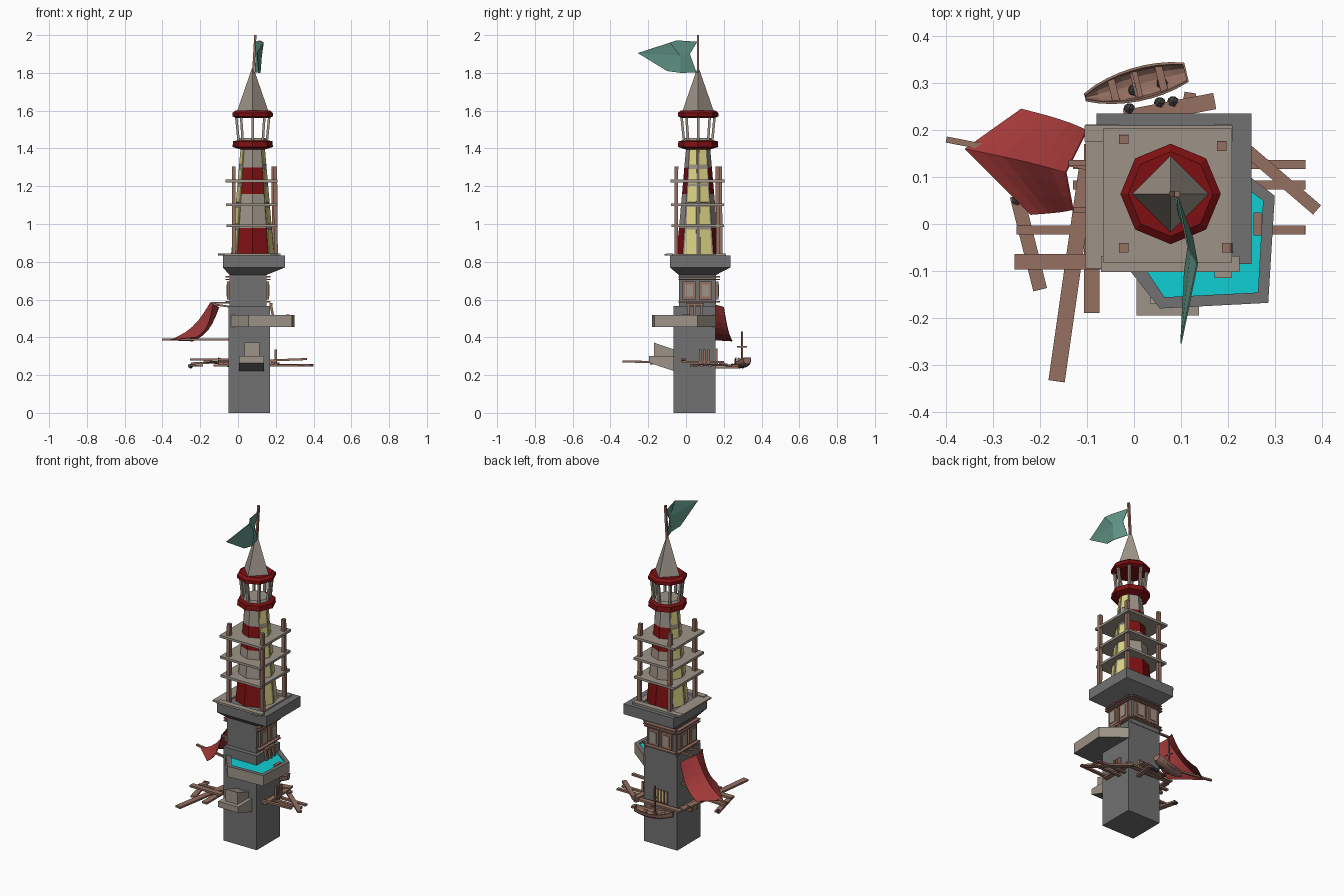
import bpy, bmesh, math
from mathutils import Vector, Matrix

if "Cube" in bpy.data.objects:
    bpy.data.objects.remove(bpy.data.objects["Cube"], do_unlink=True)


def material(name, *rgb):
    m = bpy.data.materials.new(name)
    m.use_nodes = True
    m.diffuse_color = (*rgb, 1)
    m.node_tree.nodes["Principled BSDF"].inputs["Base Color"].default_value = (*rgb, 1)
    return m


STONE = material("grey stone", .165, .165, .165)
TAN = material("pale plaster", .34, .295, .245)
RED = material("dark red paint", .21, .005, .006)
SAIL = material("red cloth", .36, .04, .04)
WOOD = material("brown wood", .3, .16, .12)
TEAL = material("teal cloth", .12, .3, .24)
WATER = material("cyan water", .005, .62, .65)
GLASS = material("yellow glass", .72, .66, .23)
IRON = material("dark iron", .05, .05, .05)
CX, CY = .078, .064          # lighthouse axis


def mesh(name, verts, faces, *mats, thick=0):
    me = bpy.data.meshes.new(name)
    me.from_pydata([tuple(v) for v in verts], [], faces)
    for m in mats:
        me.materials.append(m)
    bm = bmesh.new()
    bm.from_mesh(me)
    bmesh.ops.recalc_face_normals(bm, faces=bm.faces)
    bm.to_mesh(me)
    bm.free()
    ob = bpy.data.objects.new(name, me)
    bpy.context.collection.objects.link(ob)
    if thick:
        s = ob.modifiers.new("thickness", "SOLIDIFY")
        s.thickness, s.offset = thick, 0
    return ob


def loft(name, rings, *mats, caps=True):
    """Skin a list of equal-length point rings."""
    n = len(rings[0])
    faces = [(k * n + i, k * n + (i + 1) % n, (k + 1) * n + (i + 1) % n, (k + 1) * n + i)
             for k in range(len(rings) - 1) for i in range(n)]
    if caps:
        faces += [tuple(range(n)), tuple(range((len(rings) - 1) * n, len(rings) * n))]
    return mesh(name, [p for r in rings for p in r], faces, *mats)


def rect(x0, x1, y0, y1, z):
    return [(x0, y0, z), (x1, y0, z), (x1, y1, z), (x0, y1, z)]


def box(name, x0, x1, y0, y1, z0, z1, mat):
    return loft(name, [rect(x0, x1, y0, y1, z) for z in (z0, z1)], mat)


def beam(name, p, q, w, h, mat):
    p, q = Vector(p), Vector(q)
    d = (q - p).normalized()
    up = Vector((0, 0, 1)) if abs(d.z) < .9 else Vector((0, 1, 0))
    s = d.cross(up).normalized()
    u = s.cross(d)
    return loft(name, [[c + s * a * w / 2 + u * b * h / 2 for a, b in
                        ((-1, -1), (1, -1), (1, 1), (-1, 1))] for c in (p, q)], mat)


def ring(r, z, n=8):
    return [(CX + r * math.cos(i * math.tau / n), CY + r * math.sin(i * math.tau / n), z) for i in range(n)]


# Square stone tower and flared cornice
box("lower_tower", -.05, .17, -.065, .155, 0, .565, STONE)
loft("upper_tower_and_cornice", [rect(-.045, .15, -.038, .158, .56), rect(-.045, .15, -.038, .158, .73),
     rect(-.08, .25, -.085, .235, .77), rect(-.08, .25, -.085, .235, .832)], STONE)

# Framed windows on three sides of the upper tower
for side, (origin, turn) in enumerate((((.15, .06), 0), ((.053, .158), 90), ((-.045, .06), 180))):
    M = Matrix.Translation((*origin, 0)) @ Matrix.Rotation(math.radians(turn), 4, "Z")
    for off in (-.044, .044):
        a = box("window_frame", -.01, .013, off - .034, off + .034, .6, .695, WOOD)
        b = box("window_panel", .012, .017, off - .02, off + .02, .615, .68, TAN)
        a.data.transform(M)
        b.data.transform(M)
    for z in (.585, .703, .718):
        box("window_ledge", -.01, .022, -.1, .1, z, z + .007, WOOD).data.transform(M)

# Pool terrace with water
outer = [(-.04, -.06), (.055, -.18), (.286, -.168), (.3, .06), (.17, .16), (.06, .04)]
inner = [(.0, -.06), (.065, -.156), (.264, -.146), (.275, .05), (.165, .13), (.06, .04)]
terrace = loft("terrace", [[(*p, z) for p in pts] for pts, z in
               ((outer, .455), (outer, .518), (inner, .518), (inner, .5))], TAN, STONE)
for f in terrace.data.polygons:
    f.material_index = int(abs(f.normal.z) > .5)
mesh("pool_water", [(*p, .51) for p in inner], [range(6)], WATER)
for y in (.012, .047, .082):
    beam("terrace_door_post", (.185, y, .515), (.172, y, .58), .013, .013, WOOD)
beam("terrace_door_lintel", (.175, 0, .575), (.175, .095, .575), .015, .012, WOOD)
box("pool_ladder", .255, .272, -.025, .025, .512, .522, WOOD)

# Bay on the front of the lower tower
bay = loft("front_bay", [[(x, -.06, .22), (x, -.195, .265), (x, -.195, .3), (x, -.06, .3)]
                         for x in (.005, .138)], TAN, STONE)
for f in bay.data.polygons:
    f.material_index = int(f.normal.z < -.5)
loft("front_bay_top", [[(x, -.06, .3), (x, -.17, .3), (x, -.17, .372), (x, -.06, .335)]
                       for x in (.035, .115)], TAN)

# Frame of boards under the scaffold
for y, x0, x1 in ((.193, -.105, .21), (-.085, -.07, .225)):
    box("floor_board_across", x0, x1, y - .017, y + .017, .832, .844, TAN)
for x in (-.085, -.05, .19):
    box("floor_board_along", x - .018, x + .018, -.115 if x > 0 else -.095, .212, .832, .84, TAN)

# Octagonal lighthouse: red bands on front and back, windows on the sides
levels = [(.115, .835), (.101, .98), (.085, 1.16), (.073, 1.3), (.063, 1.41)]
shaft = loft("lighthouse_shaft", [ring(r, z) for r, z in levels], TAN, RED)
for f in shaft.data.polygons:
    z = f.center.z
    f.material_index = int(abs(f.normal.y) > .8 and (z < .98 or 1.16 < z < 1.3))


def shaft_point(face, t, z):
    r = .1165 + (z - .835) * (.063 - .115) / .575
    a, b = (Vector((CX + r * math.cos(i * math.tau / 8), CY + r * math.sin(i * math.tau / 8), z))
            for i in (face, face + 1))
    return a.lerp(b, t)


for face in (-1, 0, 3, 4):
    for z0, z1 in ((.84, .97), (1.0, 1.09), (1.115, 1.2), (1.215, 1.29), (1.315, 1.4)):
        mesh("lighthouse_window", [shaft_point(face, t, z) for t, z in
             ((.14, z0), (.86, z0), (.86, z1), (.14, z1))], [range(4)], GLASS, thick=.004)

# Scaffold of shelves and posts
for z, g in ((.99, .0), (1.102, .002), (1.228, .004)):
    box("scaffold_shelf", -.062 - g, .205 + g, -.078 - g, .2 + g, z - .007, z + .007, TAN)
for x, y in ((-.022, .18), (.187, .166), (-.022, -.051), (.197, -.051)):
    beam("scaffold_post", (x * 1.02, y * 1.02, .835), (x, y, 1.305), .02, .02, WOOD)

# Lantern room: gallery, pillars, upper ring and spire
loft("gallery", [ring(r, z) for r, z in ((.066, 1.395), (.107, 1.408), (.104, 1.438), (.085, 1.442))], RED)
loft("lantern_floor", [ring(.078, 1.44), ring(.07, 1.455)], TAN)
for p, q in zip(ring(.075, 1.44), ring(.088, 1.575)):
    beam("lantern_pillar", p, q, .013, .013, TAN)
loft("lantern_roof_ring", [ring(r, z) for r, z in ((.09, 1.562), (.107, 1.57), (.107, 1.588), (.09, 1.602))], RED)
loft("spire", [ring(.082, 1.6, 4), ring(.004, 1.825, 4)], TAN)
beam("flag_pole", (.08, CY, 1.79), (.092, CY, 2.0), .012, .012, WOOD)
flag = [(.092, .06, 1.965), (.095, .02, 1.9), (.09, .055, 1.802), (.115, -.05, 1.972),
        (.125, -.03, 1.89), (.118, -.03, 1.8), (.135, -.085, 1.96), (.108, -.1, 1.81), (.1, -.255, 1.905)]
mesh("flag", flag, [(0, 1, 4, 3), (1, 2, 5, 4), (3, 4, 6), (4, 5, 7), (4, 7, 8), (4, 8, 6)], TEAL, thick=.003)

# Walkway planks around the lower tower: start, end, width
planks = [((-.165, -.335, .272), (-.1, .12, .265), .035), ((-.2, -.14, .25), (-.25, .06, .25), .03),
          ((-.255, -.08, .283), (-.05, -.08, .283), .033), ((-.25, -.013, .262), (.365, -.013, .285), .019),
          ((-.09, -.19, .262), (-.09, .17, .262), .033), ((-.13, .127, .25), (.365, .127, .25), .019),
          ((-.13, .083, .25), (.365, .083, .25), .019), ((.18, .21, .255), (.39, .03, .252), .026),
          ((-.02, .225, .25), (.172, .262, .25), .035), ((-.1, .19, .262), (.22, .19, .262), .03),
          ((.19, -.02, .27), (.19, .2, .27), .03), ((.1, .15, .24), (.12, .28, .24), .025)]
for a, b, w in planks:
    beam("walkway_plank", a, b, w, .011, WOOD)
for y in (.075, .097, .119):
    beam("railing_post", (.2, y, .255), (.2, y, .335), .013, .013, WOOD)

# Lit doorway with slats at the back
box("back_doorway", .01, .1, .152, .16, .27, .335, GLASS)
for i in range(5):
    x = .012 + i * .021
    beam("doorway_slat", (x, .162, .265), (x, .162, .34), .008, .008, WOOD)

# Iron floats between the walkway and boat
for x, y in ((-.01, .245), (.055, .258), (.083, .26), (-.25, .05), (.0, .285), (.06, .3)):
    bm = bmesh.new()
    bmesh.ops.create_icosphere(bm, subdivisions=1, radius=.014,
                               matrix=Matrix.Translation((x, y, .248)))
    me = bpy.data.meshes.new("iron_float")
    bm.to_mesh(me)
    bm.free()
    me.materials.append(IRON)
    bpy.context.collection.objects.link(bpy.data.objects.new("iron_float", me))

# Rowing boat with benches and mast
place = Matrix.Translation((.005, .297, .24)) @ Matrix.Rotation(math.radians(14), 4, "Z")
verts, N, K = [], 9, 7
for i in range(N):
    t = i / (N - 1)
    half = .034 * min(1, math.sin(math.pi * (.03 + .82 * t)) ** .7)
    lift = .02 * (2 * t - 1) ** 2
    for k in range(K):
        a = math.pi * k / (K - 1)
        verts.append((-.112 + .22 * t, -half * math.cos(a), lift + .032 * (1 - math.sin(a) ** .8)))
quads = [(i * K + k, i * K + k + 1, i * K + K + k + 1, i * K + K + k) for i in range(N - 1) for k in range(K - 1)]
quads.append(tuple(range((N - 1) * K, N * K)))
parts = [mesh("boat_hull", verts, quads, WOOD, thick=.005)]
for x in (-.05, .0, .055):
    parts.append(box("boat_bench", x - .008, x + .008, -.028, .028, .022, .027, WOOD))
parts.append(beam("boat_mast", (-.005, 0, .005), (-.005, 0, .19), .008, .008, WOOD))
parts.append(beam("boat_yard", (-.005, -.026, .11), (-.005, .026, .11), .006, .006, WOOD))
for ob in parts:
    ob.data.transform(place)

# Billowing awning and its spars
S, verts = 6, []
top = [Vector(p) for p in ((-.13, .03, .575), (-.145, .11, .585), (-.1, .2, .56))]
low = [Vector(p) for p in ((-.22, .02, .4), (-.36, .16, .385), (-.24, .245, .38))]
for i in range(S + 1):
    u = i / S * 2
    k = min(int(u), 1)
    a, b = top[k].lerp(top[k + 1], u - k), low[k].lerp(low[k + 1], u - k)
    for j in range(S + 1):
        v = j / S
        sag = math.sin(math.pi * v)
        verts.append(a.lerp(b, v) + Vector((.012 * sag, 0, -.03 * sag)))
W = S + 1
mesh("awning", verts, [(i * W + j, i * W + j + 1, i * W + W + j + 1, i * W + W + j)
                       for i in range(S) for j in range(S)], SAIL, thick=.003)
beam("awning_lower_spar", (-.4, .18, .388), (-.04, .11, .388), .013, .01, WOOD)
beam("awning_upper_spar", (-.14, .13, .583), (-.03, .13, .583), .013, .01, WOOD)
beam("awning_side_spar", (-.13, .03, .575), (-.03, .03, .56), .012, .01, WOOD)
